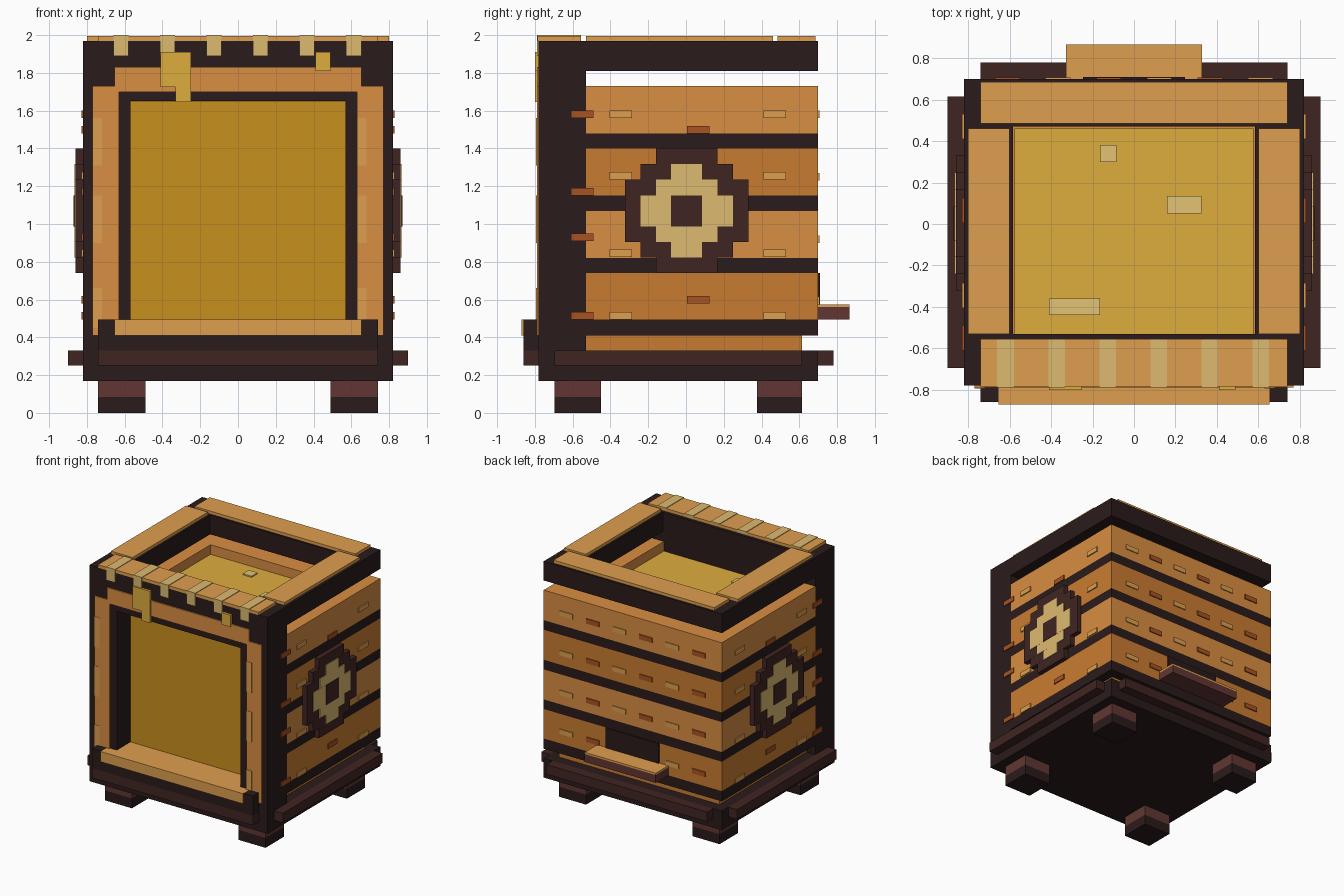
import bpy, bmesh


def material(name, hexcode):
    def lin(c):
        c /= 255
        return c / 12.92 if c < 0.04045 else ((c + 0.055) / 1.055) ** 2.4
    m = bpy.data.materials.new(name)
    m.diffuse_color = [lin(int(hexcode[i:i + 2], 16)) for i in (0, 2, 4)] + [1]
    return m


DARK = material("dark_wood", "2A1B1B")
BROWN = material("brown_wood", "402522")
FOOT = material("foot_wood", "613632")
LIGHT_PLANK = material("light_plank", "D98E42")
DEEP_PLANK = material("deep_plank", "C97C30")
TRIM = material("pale_trim", "DF9F4E")
CREAM = material("cream", "DDBA70")
RUST = material("rust", "A85322")
HONEY = material("honey", "DEAD3E")
HONEY_DEEP = material("honey_deep", "C9901E")
GLINT = material("glint", "E3C474")


def part(name, mat, boxes, mirror=False):
    """One object from boxes (x0, x1, y0, y1, z0, z1), optionally mirrored in x."""
    bm = bmesh.new()
    for b in boxes:
        sides = [b]
        if mirror:
            sides.append((-b[1], -b[0]) + tuple(b[2:]))
        for x0, x1, y0, y1, z0, z1 in sides:
            vs = bmesh.ops.create_cube(bm, size=1)["verts"]
            for v in vs:
                v.co = (x1 if v.co.x > 0 else x0,
                        y1 if v.co.y > 0 else y0,
                        z1 if v.co.z > 0 else z0)
    me = bpy.data.meshes.new(name)
    bm.to_mesh(me)
    bm.free()
    me.materials.append(mat)
    ob = bpy.data.objects.new(name, me)
    bpy.context.collection.objects.link(ob)
    return ob


# Feet
foot_y = [(-0.695, -0.45), (0.375, 0.615)]
part("foot_pads", DARK, [(0.49, 0.74, a, b, 0, 0.083) for a, b in foot_y], True)
part("foot_blocks", FOOT, [(0.49, 0.74, a, b, 0.083, 0.17) for a, b in foot_y], True)

# Base and its surrounding trim
part("base", DARK, [(-0.82, 0.82, -0.78, 0.70, 0.17, 0.33)])
part("base_side_trim", BROWN, [(0.82, 0.90, -0.695, 0.615, 0.25, 0.33)], True)
part("base_end_trim", BROWN, [(-0.74, 0.74, -0.86, -0.78, 0.25, 0.33),
                              (-0.74, 0.74, 0.70, 0.78, 0.25, 0.33)])
part("lower_body", DEEP_PLANK, [(-0.74, 0.74, -0.53, 0.615, 0.33, 0.41)])


# Plank walls (left, right and back) with dark bands between
def wall(name, mat, z0, z1, w):
    part(name, mat, [(-w, -0.575, -0.53, 0.70, z0, z1), (0.575, w, -0.53, 0.70, z0, z1),
                     (-0.575, 0.575, 0.46, 0.70, z0, z1)])


plank_z = [(0.495, 0.74), (0.82, 1.07), (1.15, 1.40), (1.48, 1.73)]
for i, (z0, z1) in enumerate(plank_z):
    wall("plank_row", (DEEP_PLANK, LIGHT_PLANK)[i % 2], z0, z1, 0.82)
    below = 0.41 if i == 0 else plank_z[i - 1][1]
    wall("dark_band", DARK, below, z0, 0.82)

# Front frame with window opening
part("front_posts", DARK, [(0.57, 0.82, -0.78, -0.53, 0.33, 1.97)], True)
part("front_header", DARK, [(-0.57, 0.57, -0.78, -0.53, 1.65, 1.97)])
part("front_lower_rail", DARK, [(-0.57, 0.57, -0.78, -0.53, 0.33, 0.45),
                                (-0.74, 0.74, -0.86, -0.78, 0.33, 0.41)])
part("sill_ends", DARK, [(0.655, 0.74, -0.86, -0.78, 0.41, 0.495)], True)
part("window_sill", TRIM, [(-0.655, 0.655, -0.87, -0.60, 0.41, 0.495)])
part("front_side_slats", LIGHT_PLANK, [(0.63, 0.77, -0.79, -0.78, 0.41, 1.73)], True)
part("front_top_slat", LIGHT_PLANK, [(-0.655, 0.655, -0.79, -0.78, 1.70, 1.83)])
marks = []
for z0, z1 in [(0.45, 0.66), (0.90, 1.15), (1.31, 1.56)]:
    marks += [(-0.77, -0.72, -0.793, -0.785, z0, z1), (0.63, 0.68, -0.793, -0.785, z0, z1)]
part("slat_marks", TRIM, marks)

# Honey filling
part("honey_block", HONEY, [(-0.575, 0.575, -0.59, 0.46, 0.41, 1.65)])
part("honey_window", HONEY_DEEP, [(-0.57, 0.57, -0.60, -0.59, 0.45, 1.648)])
part("honey_glints", GLINT, [(0.16, 0.325, 0.05, 0.135, 1.65, 1.66),
                             (-0.165, -0.085, 0.30, 0.38, 1.65, 1.66),
                             (-0.41, -0.165, -0.44, -0.36, 1.65, 1.66)])

# Floating top rim and boards
part("rim_sides", DARK, [(0.585, 0.82, -0.53, 0.70, 1.81, 1.97)], True)
part("rim_back", DARK, [(-0.585, 0.585, 0.47, 0.70, 1.81, 1.97)])
part("top_boards", TRIM, [(-0.74, 0.74, 0.485, 0.685, 1.97, 1.995),
                          (-0.80, -0.60, -0.53, 0.46, 1.97, 1.995),
                          (0.60, 0.80, -0.53, 0.46, 1.97, 1.995),
                          (-0.74, 0.74, -0.785, -0.555, 1.97, 1.995)])

# Cream stripes folding over the front edge
stripes = []
for i in range(6):
    x = -0.62 + i * 0.2465
    stripes += [(x - 0.04, x + 0.04, -0.79, -0.555, 1.97, 2.0),
                (x - 0.04, x + 0.04, -0.79, -0.78, 1.89, 1.97)]
part("cream_stripes", CREAM, stripes)

# Honey drips
part("honey_drips", HONEY, [(-0.41, -0.25, -0.80, -0.78, 1.725, 1.91),
                            (-0.33, -0.25, -0.80, -0.78, 1.645, 1.725),
                            (0.41, 0.49, -0.80, -0.78, 1.81, 1.91)])

# Dashes on the side walls
light = [(0.81, 0.829, y, y + 0.12, z, z + 0.04)
         for z in (0.495, 0.825, 1.235, 1.56) for y in (-0.405, 0.41)]
rust = [(0.81, 0.829, -0.61, -0.49, z, z + 0.04) for z in (0.495, 0.91, 1.15, 1.56)]
rust += [(0.81, 0.829, 0.005, 0.125, z, z + 0.04) for z in (0.58, 1.48)]
part("side_light_dashes", TRIM, light, True)
part("side_rust_dashes", RUST, rust, True)

# Dashes on the back wall
back = ([], [])
for z0, z1 in plank_z:
    for i in range(6):
        x = -0.61 + i * 0.244
        if z0 < 0.6 and abs(x) < 0.3:
            continue
        back[i % 2].append((x - 0.06, x + 0.06, 0.69, 0.708, z0 + 0.08, z0 + 0.12))
part("back_rust_dashes", RUST, back[0])
part("back_light_dashes", TRIM, back[1])


# Stepped round emblem on both sides
def stepped(x1, steps):
    return [(0.81, x1 - 0.0005 * i, 0.003 - a, 0.003 + a, 1.07 - b, 1.07 + b)
            for i, (a, b) in enumerate(steps)]


part("emblem_rim", BROWN, stepped(0.86, [(0.327, 0.165), (0.245, 0.247), (0.163, 0.33)]), True)
part("emblem_ring", CREAM, stepped(0.866, [(0.245, 0.082), (0.163, 0.165), (0.082, 0.247)]), True)
part("emblem_centre", BROWN, stepped(0.87, [(0.082, 0.082)]), True)

# Back entrance and landing board
part("entrance", DARK, [(-0.245, 0.245, 0.69, 0.71, 0.57, 0.74)])
part("landing_board", FOOT, [(-0.327, 0.327, 0.70, 0.865, 0.495, 0.56)])
part("landing_board_top", TRIM, [(-0.327, 0.327, 0.70, 0.865, 0.56, 0.575)])
